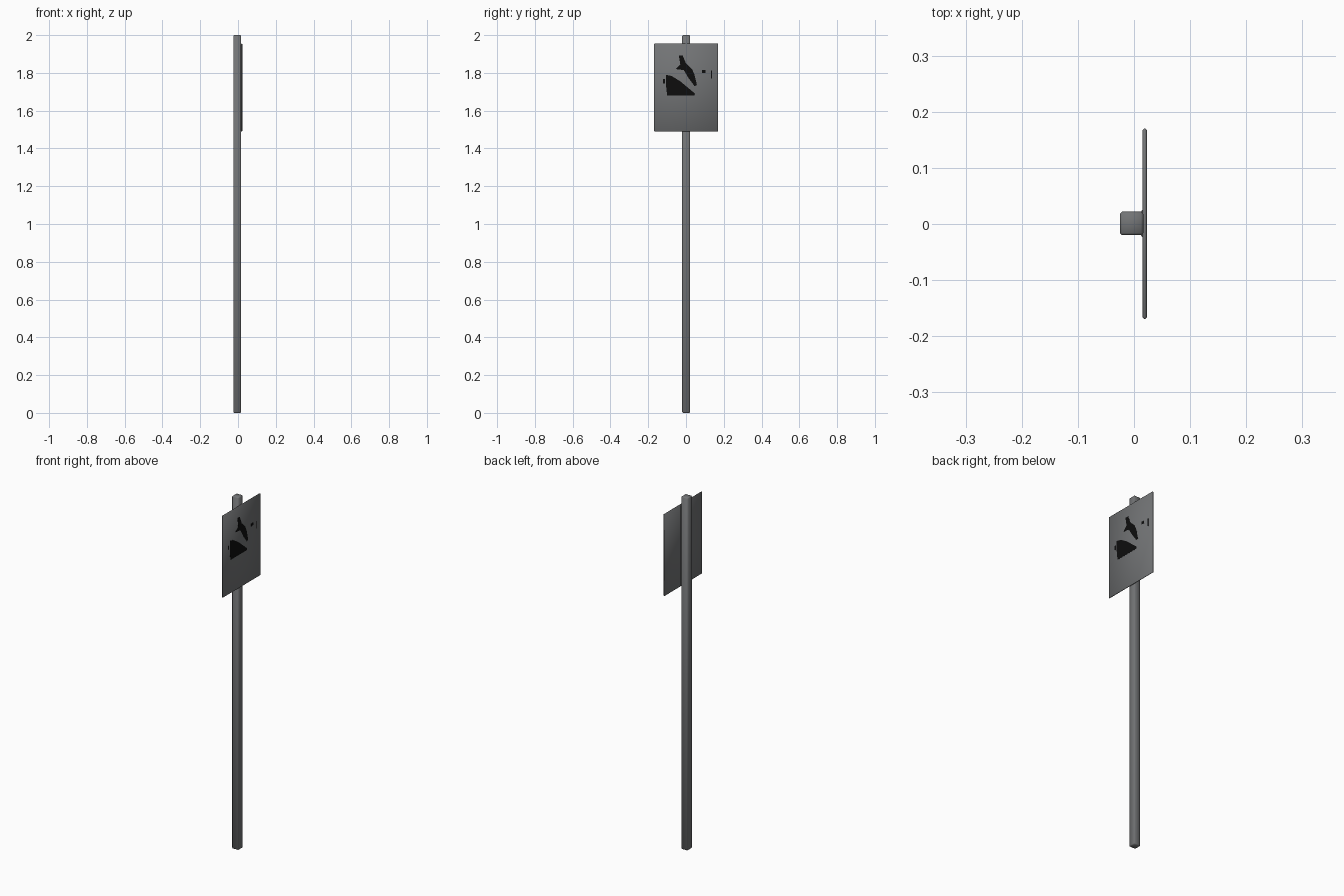
import bpy, bmesh

if "Cube" in bpy.data.objects:
    bpy.data.objects.remove(bpy.data.objects["Cube"])

def material(name, rgb):
    m = bpy.data.materials.new(name)
    m.diffuse_color = (*rgb, 1)
    m.use_nodes = True
    m.node_tree.nodes["Principled BSDF"].inputs["Base Color"].default_value = m.diffuse_color
    return m

GREY = material("dark_grey_metal", (0.17, 0.175, 0.18))
BLACK = material("black_paint", (0.004, 0.004, 0.004))

def finish(name, bm, mat, smooth):
    bmesh.ops.recalc_face_normals(bm, faces=bm.faces)
    me = bpy.data.meshes.new(name)
    bm.to_mesh(me)
    bm.free()
    me.materials.append(mat)
    for p in me.polygons:
        p.use_smooth = smooth
    ob = bpy.data.objects.new(name, me)
    bpy.context.collection.objects.link(ob)
    return ob

def bevelled_box(name, lo, hi, bevel, mat):
    bm = bmesh.new()
    bmesh.ops.create_cube(bm, size=1)
    for v in bm.verts:
        for i in range(3):
            v.co[i] = lo[i] if v.co[i] < 0 else hi[i]
    bmesh.ops.bevel(bm, geom=bm.edges[:], offset=bevel, segments=1, affect='EDGES')
    return finish(name, bm, mat, True)

def prism(name, base, offset, mat):
    bm = bmesh.new()
    f = bm.faces.new([bm.verts.new(p) for p in base])
    r = bmesh.ops.extrude_face_region(bm, geom=[f])
    for v in r["geom"]:
        if isinstance(v, bmesh.types.BMVert):
            for i in range(3):
                v.co[i] += offset[i]
    return finish(name, bm, mat, False)

# square post with softened corners
bevelled_box("post", (-0.025, -0.020, 0), (0.0165, 0.022, 2), 0.004, GREY)

# thin sign panel
bevelled_box("sign_panel", (0.0155, -0.169, 1.49), (0.0228, 0.170, 1.955), 0.0025, GREY)

# flared seat joining the post to the panel
prism("panel_mount", [(0.012, -0.020, 1.495), (0.017, -0.026, 1.495),
                      (0.017, 0.028, 1.495), (0.012, 0.022, 1.495)],
      (0, 0, 0.455), GREY)

# painted marks as thin plates on the front of the panel (y, z outlines)
marks = {
    "lower_mark": [(-.106, 1.79), (-.075, 1.783), (-.03, 1.755), (.048, 1.69),
                   (.045, 1.68), (-.10, 1.68), (-.106, 1.735)],
    "upper_mark": [(-.038, 1.893), (-.018, 1.893), (0, 1.85), (.032, 1.82),
                   (.045, 1.79), (.058, 1.735), (.045, 1.73), (.012, 1.775),
                   (-.012, 1.815), (-.055, 1.82), (-.03, 1.845)],
    "edge_speck": [(-.122, 1.768), (-.112, 1.768), (-.112, 1.745), (-.122, 1.745)],
    "small_dot": [(.086, 1.815), (.104, 1.815), (.104, 1.80), (.086, 1.80)],
    "small_bar": [(.132, 1.812), (.138, 1.812), (.138, 1.77), (.132, 1.77)],
}
for name, outline in marks.items():
    prism(name, [(0.0226, y, z) for y, z in outline], (0.0008, 0, 0), BLACK)
